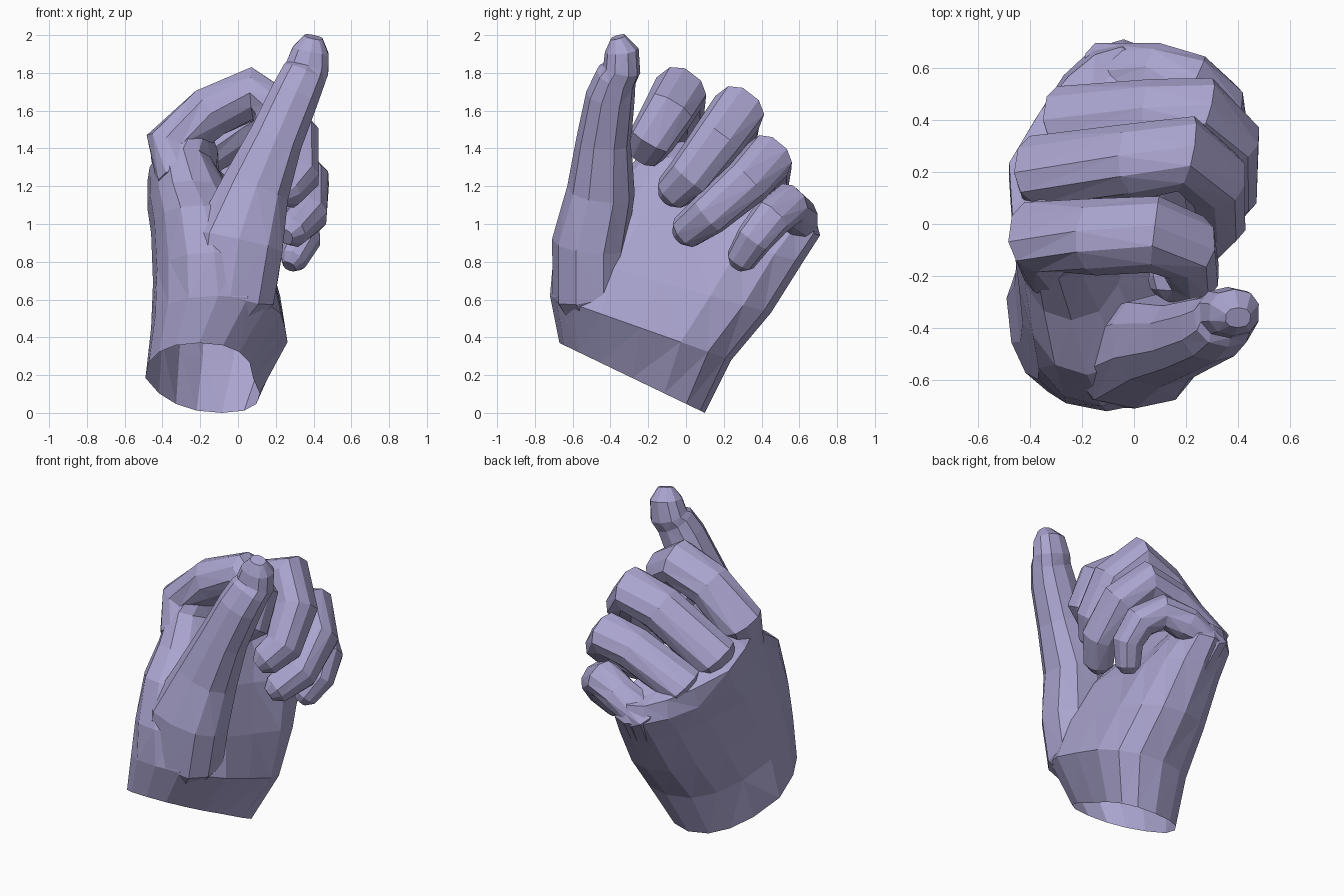
import bpy
import bmesh
from math import cos, sin, pi, copysign
from mathutils import Vector

cube = bpy.data.objects.get("Cube")
if cube:
    bpy.data.objects.remove(cube, do_unlink=True)

# Single lavender colour for the whole hand
lavender = bpy.data.materials.new("lavender")
lavender.use_nodes = True
colour = (0.40, 0.37, 0.62, 1)
lavender.diffuse_color = colour
shader = lavender.node_tree.nodes["Principled BSDF"]
shader.inputs["Base Color"].default_value = colour
shader.inputs["Roughness"].default_value = 0.8


def rounded(count, power):
    """Unit outline between a circle and a square."""
    outline = []
    for i in range(count):
        angle = 2 * pi * i / count
        u, v = cos(angle), sin(angle)
        outline.append((copysign(abs(u) ** power, u), copysign(abs(v) ** power, v)))
    return outline


def loft(name, rings, open_start=False):
    """Skin a list of equal-length point rings and cap the ends."""
    bm = bmesh.new()
    loops = [[bm.verts.new(p) for p in ring] for ring in rings]
    count = len(loops[0])
    for low, high in zip(loops, loops[1:]):
        for i in range(count):
            j = (i + 1) % count
            bm.faces.new((low[i], low[j], high[j], high[i]))
    if not open_start:
        bm.faces.new(loops[0])
    bm.faces.new(loops[-1])
    bmesh.ops.recalc_face_normals(bm, faces=bm.faces)
    bmesh.ops.triangulate(bm, faces=bm.faces, quad_method="SHORT_EDGE")
    mesh = bpy.data.meshes.new(name)
    bm.to_mesh(mesh)
    bm.free()
    mesh.materials.append(lavender)
    obj = bpy.data.objects.new(name, mesh)
    bpy.context.collection.objects.link(obj)


def tube(name, path, widths, depths, across):
    """Loft along a path; widths run along the across direction."""
    points = [Vector(p) for p in path]
    rings = []
    for k, point in enumerate(points):
        ahead = points[min(k + 1, len(points) - 1)]
        behind = points[max(k - 1, 0)]
        tangent = (ahead - behind).normalized()
        side = (across - tangent * across.dot(tangent)).normalized()
        up = tangent.cross(side)
        rings.append([point + side * (u * widths[k]) + up * (v * depths[k])
                      for u, v in rounded(10, 0.85)])
    loft(name, rings)


# Palm, open at the wrist, with the webbing between the knuckles on top:
# front edge y z, back edge y z, x range, shift of the back edge
sections = [
    (-0.67, 0.37, 0.10, 0.00, -0.49, 0.08, 0.12),
    (-0.72, 0.62, 0.24, 0.28, -0.46, 0.25, 0.08),
    (-0.70, 0.85, 0.45, 0.53, -0.45, 0.20, 0.10),
    (-0.58, 1.10, 0.62, 0.80, -0.46, 0.10, 0.15),
    (-0.37, 1.23, 0.71, 0.94, -0.48, 0.00, 0.20),
    (-0.21, 1.40, 0.68, 1.05, -0.48, -0.10, 0.24),
    (-0.15, 1.52, 0.60, 1.06, -0.36, -0.10, 0.22),
]
palm_rings = []
for y_a, z_a, y_b, z_b, x_low, x_high, shift in sections:
    ring = []
    for u, v in rounded(16, 0.85):
        t = (u + 1) / 2
        x = (x_low + x_high) / 2 + v * (x_high - x_low) / 2 + shift * max(u, 0)
        ring.append((x, y_a + (y_b - y_a) * t, z_a + (z_b - z_a) * t))
    palm_rings.append(ring)
loft("palm", palm_rings, open_start=True)

# Thumb: broad base, upright, with a small step at the base of the nail
thumb_path = [
    (-0.13, -0.42, 0.45), (-0.03, -0.51, 0.65), (0.00, -0.51, 0.90),
    (0.09, -0.45, 1.18), (0.20, -0.435, 1.45), (0.30, -0.40, 1.68),
    (0.345, -0.37, 1.78), (0.365, -0.34, 1.82), (0.385, -0.34, 1.92),
    (0.40, -0.36, 1.99),
]
thumb_widths = [0.16, 0.20, 0.20, 0.18, 0.145, 0.13, 0.11, 0.10, 0.09, 0.04]
thumb_depths = [0.16, 0.24, 0.25, 0.19, 0.15, 0.135, 0.125, 0.12, 0.10, 0.05]
tube("thumb", thumb_path, thumb_widths, thumb_depths, Vector((0, 1, 0)))

# Curled fingers: knuckle, first bone, bend, bend, second bone, tip
fingers = {
    "index_finger": (0.145, [
        (-0.36, -0.05, 1.41), (-0.15, -0.05, 1.59), (0.08, -0.04, 1.69),
        (0.20, -0.09, 1.60), (0.22, -0.18, 1.45), (0.13, -0.21, 1.39)]),
    "middle_finger": (0.145, [
        (-0.35, 0.20, 1.27), (0.01, 0.24, 1.51), (0.20, 0.27, 1.59),
        (0.31, 0.17, 1.45), (0.32, 0.02, 1.25), (0.25, -0.07, 1.17)]),
    "ring_finger": (0.135, [
        (-0.25, 0.40, 1.13), (0.08, 0.42, 1.29), (0.26, 0.43, 1.34),
        (0.37, 0.32, 1.22), (0.37, 0.12, 1.05), (0.28, 0.00, 0.96)]),
    "little_finger": (0.115, [
        (-0.10, 0.59, 0.97), (0.08, 0.58, 1.05), (0.22, 0.54, 1.10),
        (0.33, 0.45, 1.03), (0.35, 0.36, 0.92), (0.29, 0.29, 0.81)]),
}
taper = [0.9, 1, 1, 1, 0.95, 0.85, 0.7, 0.35]
knuckle_line = Vector((0, 0.8, -0.6))
into_palm = Vector((0.05, -0.11, -0.18))
for name, (radius, path) in fingers.items():
    last, before = Vector(path[-1]), Vector(path[-2])
    root = Vector(path[0]) + into_palm
    tip = last + (last - before).normalized() * radius * 0.4
    widths = [radius * t for t in taper]
    depths = [w * 0.92 for w in widths]
    tube(name, [root] + path + [tip], widths, depths, knuckle_line)
